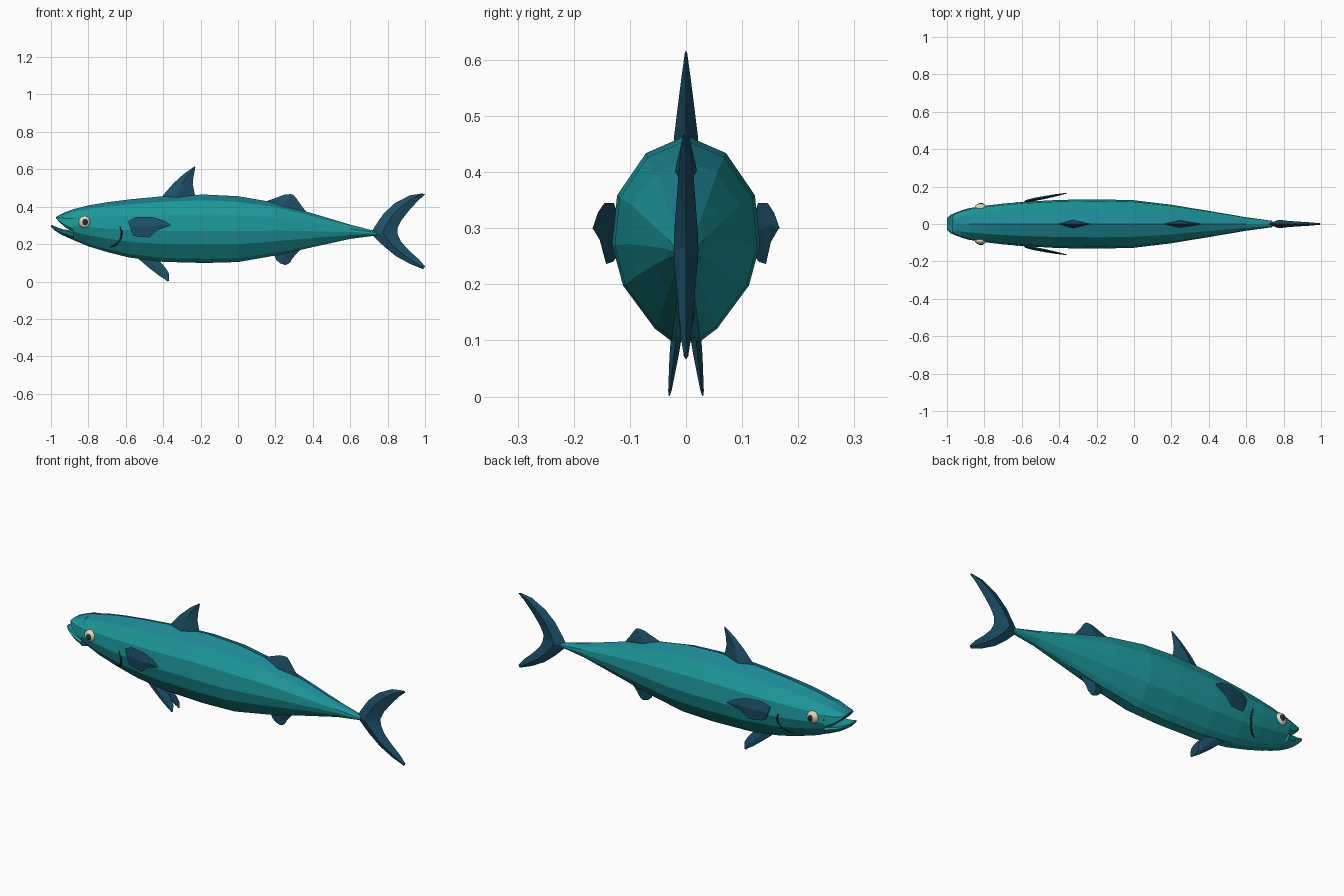
import bpy, bmesh
from mathutils import Vector
from mathutils.bvhtree import BVHTree

if "Cube" in bpy.data.objects:
    bpy.data.objects.remove(bpy.data.objects["Cube"])


def material(name, rgb):
    m = bpy.data.materials.new(name)
    m.diffuse_color = (*rgb, 1)
    m.use_nodes = True
    m.node_tree.nodes["Principled BSDF"].inputs["Base Color"].default_value = m.diffuse_color
    return m


TEAL = material("teal_side", (0.012, 0.31, 0.32))
BACK = material("blue_teal_back", (0.013, 0.25, 0.31))
FIN = material("dark_blue_fin", (0.012, 0.08, 0.135))
CREAM = material("eye_cream", (0.75, 0.68, 0.52))
DARK = material("dark", (0.012, 0.03, 0.035))


def loft(name, rings, mats, back_band=False):
    """Skin closed rings of equal point count and cap both ends."""
    bm = bmesh.new()
    vs = [[bm.verts.new(p) for p in r] for r in rings]
    n = len(rings[0])
    for a, b in zip(vs, vs[1:]):
        for i in range(n):
            j = (i + 1) % n
            f = bm.faces.new((a[i], a[j], b[j], b[i]))
            if back_band and i in (0, n - 1):
                f.material_index = 1
    bm.faces.new(vs[0])
    bm.faces.new(vs[-1])
    bmesh.ops.recalc_face_normals(bm, faces=bm.faces)
    me = bpy.data.meshes.new(name)
    bm.to_mesh(me)
    bm.free()
    for m in mats:
        me.materials.append(m)
    ob = bpy.data.objects.new(name, me)
    bpy.context.collection.objects.link(ob)
    return ob


def section(half, x, top, bot, w):
    """Mirror a half outline and scale it to the station's size."""
    mid, h = (top + bot) / 2, (top - bot) / 2
    right = [(x, u * w, mid + v * h) for u, v in half]
    left = [(x, -u * w, mid + v * h) for u, v in reversed(half) if u > 0]
    return right + left


# Body: x, top, bottom, half width
BODY_HALF = [(0, 1), (.54, .83), (.93, .42), (1, -.06), (.85, -.46), (.42, -.88), (.2, -1)]
stations = [(-.88, .387, .222, .085), (-.80, .407, .188, .097), (-.70, .424, .158, .109),
            (-.58, .439, .128, .119), (-.40, .456, .105, .129), (-.18, .465, .099, .132),
            (0, .456, .104, .127), (.2, .422, .139, .103), (.4, .364, .184, .070),
            (.6, .304, .228, .036), (.74, .268, .246, .017)]
body = loft("body", [section(BODY_HALF, *s) for s in stations], [TEAL, BACK], True)

# Open mouth: upper and lower jaws
UPPER = [(0, 1), (.54, .83), (.93, .2), (1, -.7), (.8, -1)]
loft("upper_jaw", [section(UPPER, *s) for s in [
    (-.88, .387, .262, .085), (-.925, .370, .290, .072),
    (-.955, .355, .318, .059), (-.972, .345, .337, .042)]], [TEAL, BACK], True)
LOWER = [(0, .7), (.85, 1), (1, .6), (.85, -.3), (.42, -.88), (.2, -1)]
loft("lower_jaw", [section(LOWER, *s) for s in [
    (-.88, .272, .222, .083), (-.94, .280, .248, .066),
    (-.98, .295, .273, .050), (-1.0, .304, .292, .030)]], [TEAL])


def fin(name, spans, y_of=lambda x, z: 0):
    """Diamond sections; each span is lead x, lead z, trail x, trail z, half thickness."""
    rings = []
    for lx, lz, tx, tz, t in spans:
        mx, mz = lx * .55 + tx * .45, lz * .55 + tz * .45
        rings.append([(lx, y_of(lx, lz), lz), (mx, y_of(mx, mz) + t, mz),
                      (tx, y_of(tx, tz), tz), (mx, y_of(mx, mz) - t, mz)])
    return loft(name, rings, [FIN])


# Middle fins
fin("front_dorsal_fin", [(-.42, .435, -.23, .44, .022), (-.395, .468, -.23, .462, .021),
                         (-.345, .525, -.242, .52, .014), (-.29, .575, -.238, .563, .008),
                         (-.232, .616, -.228, .61, .002)])
fin("rear_dorsal_fin", [(.13, .415, .38, .355, .02), (.16, .432, .355, .385, .018),
                        (.215, .452, .325, .425, .011), (.25, .465, .31, .448, .006),
                        (.28, .467, .295, .464, .002)])
fin("anal_fin", [(.16, .16, .35, .185, .018), (.195, .138, .325, .162, .016),
                 (.205, .115, .292, .125, .010), (.225, .097, .28, .103, .006),
                 (.25, .089, .262, .09, .002)])

# Tail lobes
fin("tail_upper_lobe", [(.71, .257, .852, .265, .022), (.735, .30, .852, .285, .021),
                        (.78, .365, .872, .325, .017), (.84, .42, .913, .378, .013),
                        (.92, .461, .965, .435, .009), (.985, .471, 1.0, .465, .004)])
fin("tail_lower_lobe", [(.71, .257, .852, .265, .022), (.735, .232, .856, .245, .021),
                        (.78, .188, .872, .212, .017), (.845, .135, .913, .167, .013),
                        (.92, .094, .968, .118, .009), (.99, .066, 1.0, .08, .004)])

# Surface lookup for details on the flanks
tree = BVHTree.FromPolygons([v.co for v in body.data.vertices],
                            [p.vertices for p in body.data.polygons])


def flank(x, z):
    return tree.ray_cast(Vector((x, 1, z)), Vector((0, -1, 0)))[0].y


def ball(name, loc, scale, mat):
    bpy.ops.mesh.primitive_uv_sphere_add(segments=16, ring_count=10, location=loc)
    ob = bpy.context.object
    ob.name, ob.scale = name, scale
    ob.data.materials.append(mat)
    bpy.ops.object.shade_smooth()


for s, side in ((1, "left"), (-1, "right")):
    # Paired fins
    fin(side + "_pectoral_fin", [(-.59, .322, -.56, .245, .006), (-.545, .345, -.535, .24, .009),
                                 (-.46, .345, -.475, .236, .008), (-.40, .328, -.43, .275, .006),
                                 (-.357, .303, -.365, .297, .002)],
        lambda x, z: s * (.118 + (x + .6) * .195))
    fin(side + "_pelvic_fin", [(-.55, .135, -.40, .125, .010), (-.525, .115, -.415, .105, .010),
                               (-.475, .072, -.385, .07, .008), (-.42, .03, -.368, .04, .005),
                               (-.385, .008, -.368, .013, .003), (-.378, .001, -.37, .003, .001)],
        lambda x, z: s * (.030 - z * .12))
    # Eyes
    ey = flank(-.82, .318)
    ball(side + "_eye", (-.82, s * (ey - .002), .318), (.032, .021, .032), CREAM)
    ball(side + "_pupil", (-.818, s * (ey + .010), .318), (.017, .013, .019), DARK)
    # Gill slit following the flank
    cu = bpy.data.curves.new(side + "_gill_slit", 'CURVE')
    cu.dimensions = '3D'
    cu.bevel_depth, cu.bevel_resolution = .005, 1
    path = [(-.632, .295), (-.622, .268), (-.624, .238), (-.637, .212), (-.658, .193), (-.683, .184)]
    sp = cu.splines.new('POLY')
    sp.points.add(len(path) - 1)
    for i, (p, (x, z)) in enumerate(zip(sp.points, path)):
        p.co = (x, s * flank(x, z), z, 1)
        p.radius = .5 if i in (0, 5) else 1
    cu.materials.append(DARK)
    bpy.context.collection.objects.link(bpy.data.objects.new(side + "_gill_slit", cu))
